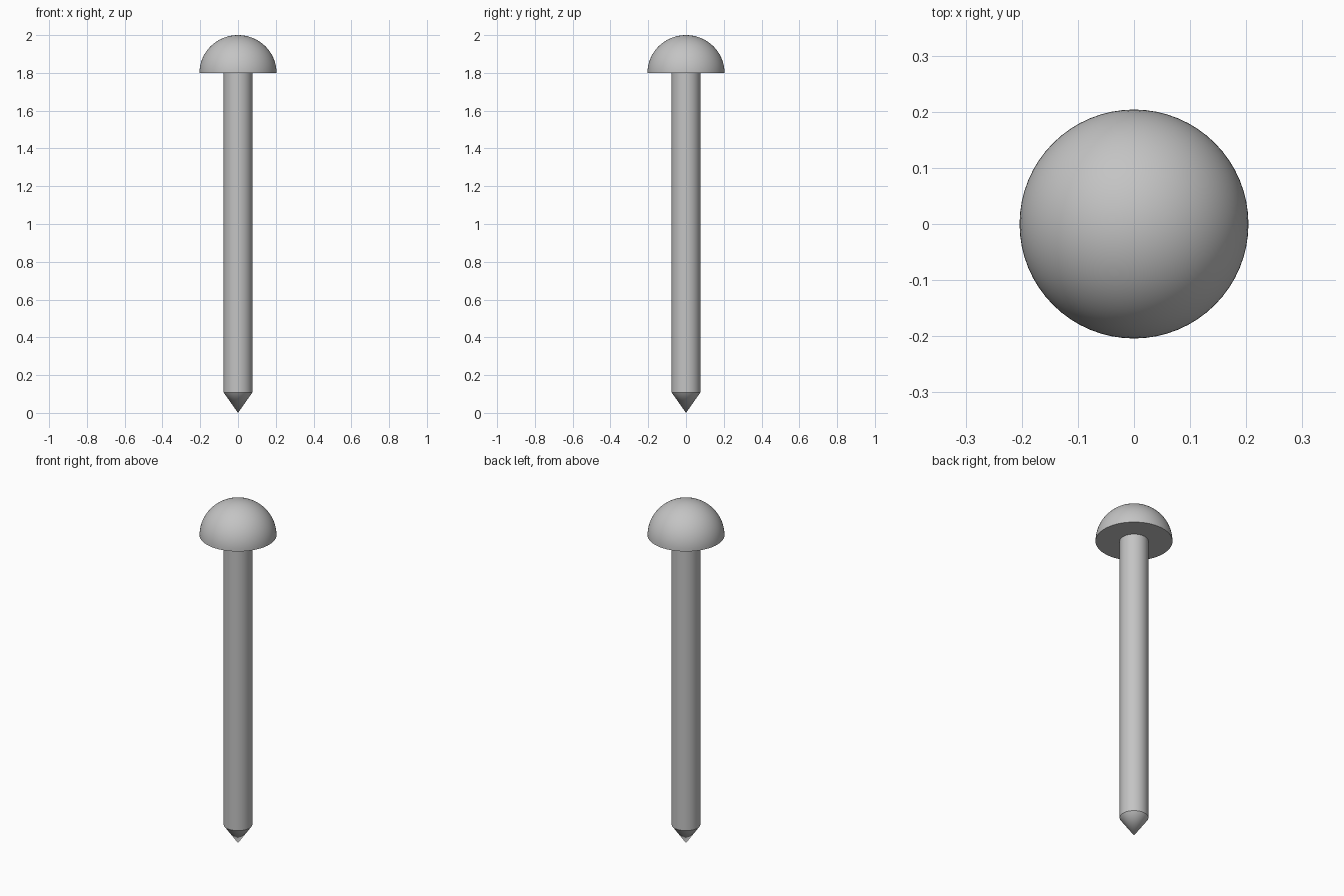
import bpy, math

cube = bpy.data.objects.get("Cube")
if cube:
    bpy.data.objects.remove(cube)

SEGMENTS = 64
HEAD_RADIUS, HEAD_BASE, TOP = 0.204, 1.8, 2.0
SHAFT_RADIUS, TIP_HEIGHT = 0.076, 0.108

steel = bpy.data.materials.new("grey steel")
steel.use_nodes = True
steel.diffuse_color = (0.55, 0.55, 0.55, 1)
steel.node_tree.nodes["Principled BSDF"].inputs["Base Color"].default_value = (0.55, 0.55, 0.55, 1)


def lathe(name, profile):
    """Spin a (radius, height) profile around z; zero radius makes a pole."""
    verts, faces, rings = [], [], []
    for r, z in profile:
        count = SEGMENTS if r > 0 else 1
        rings.append([len(verts) + i for i in range(count)])
        for i in range(count):
            a = math.tau * i / SEGMENTS
            verts.append((r * math.cos(a), r * math.sin(a), z))
    for low, high in zip(rings, rings[1:]):
        for i in range(SEGMENTS):
            j = (i + 1) % SEGMENTS
            if len(low) == 1:
                faces.append((low[0], high[j], high[i]))
            elif len(high) == 1:
                faces.append((low[i], low[j], high[0]))
            else:
                faces.append((low[i], low[j], high[j], high[i]))
    mesh = bpy.data.meshes.new(name)
    mesh.from_pydata(verts, [], faces)
    mesh.materials.append(steel)
    obj = bpy.data.objects.new(name, mesh)
    bpy.context.collection.objects.link(obj)
    bpy.ops.object.select_all(action="DESELECT")
    obj.select_set(True)
    bpy.context.view_layer.objects.active = obj
    bpy.ops.object.shade_smooth_by_angle(angle=math.radians(30))
    return obj


# Domed head with a flat underside
STEPS = 20
dome = [(HEAD_RADIUS * math.cos(math.pi / 2 * i / STEPS),
         HEAD_BASE + (TOP - HEAD_BASE) * math.sin(math.pi / 2 * i / STEPS))
        for i in range(STEPS)]
lathe("domed_head", [(0, HEAD_BASE)] + dome + [(0, TOP)])

# Straight shaft, sunk slightly into the head
lathe("shaft", [(0, TIP_HEIGHT), (SHAFT_RADIUS, TIP_HEIGHT),
                (SHAFT_RADIUS, HEAD_BASE + 0.01), (0, HEAD_BASE + 0.01)])

# Conical point
lathe("pointed_tip", [(0, 0), (SHAFT_RADIUS, TIP_HEIGHT), (0, TIP_HEIGHT)])
